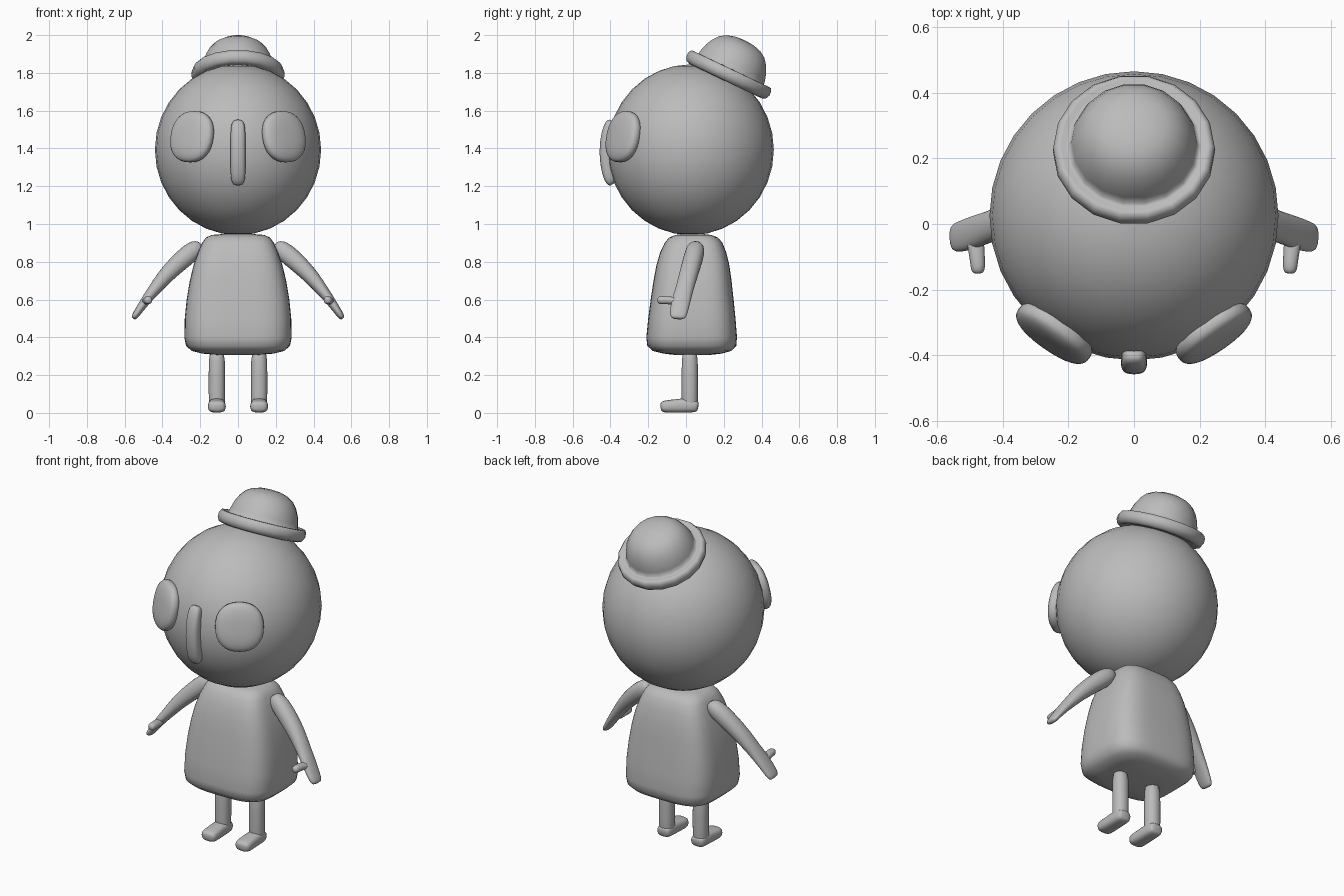
import bpy, math
from mathutils import Vector, Matrix

grey = bpy.data.materials.new("plain grey")
grey.diffuse_color = (0.5, 0.5, 0.5, 1)


def make(name, verts, faces, matrix=None):
    """Create a smooth-shaded object from points and faces."""
    mesh = bpy.data.meshes.new(name)
    mesh.from_pydata([tuple(v) for v in verts], [], faces)
    mesh.materials.append(grey)
    mesh.shade_smooth()
    if matrix:
        mesh.transform(matrix)
    ob = bpy.data.objects.new(name, mesh)
    bpy.context.collection.objects.link(ob)
    return ob


def loft(name, rings, matrix=None):
    """Skin a stack of equal rings and cap both ends."""
    n = len(rings[0])
    verts = [p for r in rings for p in r]
    faces = [(k * n + i, k * n + (i + 1) % n, (k + 1) * n + (i + 1) % n, (k + 1) * n + i)
             for k in range(len(rings) - 1) for i in range(n)]
    faces += [tuple(reversed(range(n))), tuple(range(len(verts) - n, len(verts)))]
    return make(name, verts, faces, matrix)


def oval(n, power):
    """Unit superellipse points, counter-clockwise."""
    pts = []
    for i in range(n):
        c, s = math.cos(2 * math.pi * i / n), math.sin(2 * math.pi * i / n)
        pts.append((math.copysign(abs(c) ** (2 / power), c), math.copysign(abs(s) ** (2 / power), s)))
    return pts


def limb(name, path, side=1, flat_axis=(0, 1, 0), n=12, power=2.2):
    """Tube along (x, y, z, half width, half depth), depth along flat_axis."""
    pts = [Vector((p[0] * side, p[1], p[2])) for p in path]
    rings = []
    for i, c in enumerate(pts):
        t = (pts[min(i + 1, len(pts) - 1)] - pts[max(i - 1, 0)]).normalized()
        v = Vector(flat_axis)
        v = (v - t * v.dot(t)).normalized()
        u = v.cross(t)
        rings.append([c + u * a * path[i][3] + v * b * path[i][4] for a, b in oval(n, power)])
    ob = loft(name, rings)
    sub = ob.modifiers.new("smooth", 'SUBSURF')
    sub.levels = sub.render_levels = 1
    return ob


def pillow(name, size, matrix, flat_power, edge_power):
    """Rounded disc: oval outline in local XY, softened edge along local Z."""
    rings = []
    for k in range(17):
        a = -math.pi / 2 + math.pi * k / 16
        r = max(math.cos(a), 0.001) ** (2 / edge_power)
        h = math.copysign(abs(math.sin(a)) ** (2 / edge_power), a)
        rings.append([(size[0] * r * x, size[1] * r * y, size[2] * h) for x, y in oval(32, flat_power)])
    return loft(name, rings, matrix)


# head
pillow("head", (0.44, 0.44, 0.452), Matrix.Translation((0, 0.025, 1.393)), 2, 2)

# body: half width, front y, back y at each height
body = [(0.306, 0.10, -0.05, 0.12), (0.314, 0.19, -0.12, 0.19), (0.328, 0.245, -0.175, 0.24),
        (0.355, 0.275, -0.205, 0.266), (0.40, 0.284, -0.21, 0.27), (0.50, 0.282, -0.20, 0.262),
        (0.60, 0.272, -0.187, 0.252), (0.70, 0.255, -0.172, 0.241), (0.78, 0.236, -0.157, 0.23),
        (0.85, 0.212, -0.137, 0.213), (0.90, 0.19, -0.113, 0.193), (0.928, 0.17, -0.09, 0.17),
        (0.942, 0.14, -0.055, 0.135), (0.947, 0.08, -0.02, 0.09)]
loft("body", [[(w * x, (f + b) / 2 + (b - f) / 2 * y, z) for x, y in oval(48, 3.6)]
              for z, w, f, b in body])

# nose
limb("nose", [(0, -0.385, 1.212, 0.018, 0.018), (0, -0.395, 1.222, 0.036, 0.03),
              (0, -0.41, 1.26, 0.041, 0.036), (0, -0.425, 1.38, 0.041, 0.04),
              (0, -0.413, 1.49, 0.041, 0.036), (0, -0.397, 1.535, 0.036, 0.03),
              (0, -0.39, 1.548, 0.018, 0.018)], power=3)

# bowler hat: lathe profile (radius, height) tilted backwards
profile = [(0.005, -0.02), (0.19, -0.02), (0.215, -0.026), (0.236, -0.018), (0.247, 0.004),
           (0.246, 0.028), (0.236, 0.044), (0.222, 0.045), (0.208, 0.037), (0.196, 0.04),
           (0.19, 0.07), (0.178, 0.108), (0.16, 0.143), (0.135, 0.174), (0.10, 0.196),
           (0.055, 0.209), (0.005, 0.213)]
loft("bowler_hat", [[(r * x, r * y, z) for x, y in oval(18, 2)] for r, z in profile],
     Matrix.Translation((0, 0.22, 1.78)) @ Matrix.Rotation(math.radians(-25.5), 4, 'X'))

for side, label in ((1, "left"), (-1, "right")):
    # eye disc lying on the head surface
    turn = (Matrix.Translation((0.243 * side, -0.333, 1.462))
            @ Matrix.Rotation(math.radians(35 * side), 4, 'Z')
            @ Matrix.Rotation(math.radians(78), 4, 'X'))
    pillow(label + "_eye", (0.132, 0.138, 0.044), turn, 2.3, 2.6)

    # arm flattening into the hand
    limb(label + "_arm", [(0.195, 0.055, 0.895, 0.02, 0.025), (0.215, 0.053, 0.877, 0.045, 0.045),
                          (0.25, 0.047, 0.85, 0.054, 0.054), (0.32, 0.03, 0.79, 0.051, 0.053),
                          (0.39, 0.01, 0.72, 0.043, 0.051), (0.445, -0.01, 0.65, 0.034, 0.049),
                          (0.485, -0.024, 0.60, 0.027, 0.052), (0.52, -0.036, 0.55, 0.022, 0.05),
                          (0.545, -0.042, 0.513, 0.019, 0.046), (0.555, -0.043, 0.498, 0.012, 0.034)], side)
    # thumb
    limb(label + "_thumb", [(0.485, -0.03, 0.59, 0.03, 0.022), (0.48, -0.08, 0.595, 0.026, 0.021),
                            (0.476, -0.115, 0.597, 0.024, 0.023), (0.475, -0.142, 0.597, 0.023, 0.022),
                            (0.475, -0.152, 0.597, 0.012, 0.012)], side, (0, 0, 1), 10)
    # leg
    limb(label + "_leg", [(0.112, 0.02, 0.36, 0.045, 0.045), (0.112, 0.02, 0.2, 0.045, 0.045),
                          (0.112, 0.02, 0.03, 0.045, 0.045), (0.112, 0.02, 0.008, 0.04, 0.04)], side)
    # foot
    limb(label + "_foot", [(0.112, 0.066, 0.034, 0.032, 0.022), (0.112, 0.055, 0.036, 0.044, 0.034),
                           (0.112, 0.0, 0.04, 0.046, 0.04), (0.112, -0.05, 0.037, 0.047, 0.037),
                           (0.112, -0.10, 0.034, 0.05, 0.034), (0.112, -0.125, 0.033, 0.046, 0.03),
                           (0.112, -0.136, 0.032, 0.028, 0.018)], side, (0, 0, 1), power=3)
